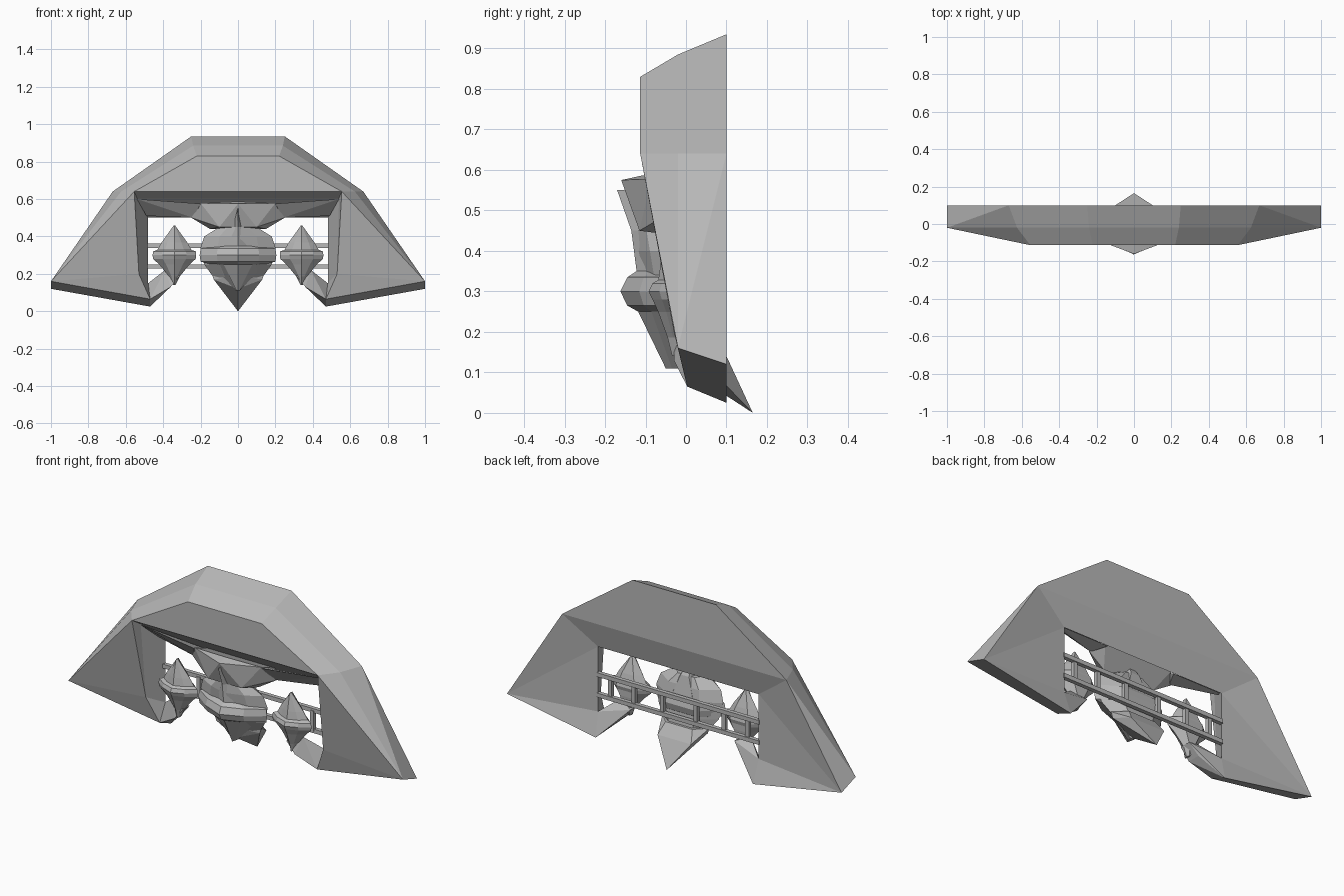
import bpy, bmesh
from mathutils import Vector

cube = bpy.data.objects.get("Cube")
if cube:
    bpy.data.objects.remove(cube)

COLOUR = (0.48, 0.48, 0.48, 1)
grey = bpy.data.materials.new("plain_grey")
grey.use_nodes = True
grey.diffuse_color = COLOUR
grey.node_tree.nodes["Principled BSDF"].inputs["Base Color"].default_value = COLOUR


def finish(name, bm, mirror=False):
    """Turn a bmesh into a flat shaded object, mirrored across x if asked."""
    bmesh.ops.recalc_face_normals(bm, faces=bm.faces)
    mesh = bpy.data.meshes.new(name)
    bm.to_mesh(mesh)
    bm.free()
    mesh.materials.append(grey)
    obj = bpy.data.objects.new(name, mesh)
    bpy.context.collection.objects.link(obj)
    if mirror:
        obj.modifiers.new("mirror", "MIRROR")


def hull(name, points, mirror=False):
    """Convex solid around a few corner points."""
    bm = bmesh.new()
    for p in points:
        bm.verts.new(p)
    bmesh.ops.convex_hull(bm, input=bm.verts)
    loose = [v for v in bm.verts if not v.link_faces]
    bmesh.ops.delete(bm, geom=loose, context="VERTS")
    finish(name, bm, mirror)


def both_sides(points):
    """Corner points together with their reflections, without repeats."""
    return points + [(-x, y, z) for x, y, z in points if x > 0]


def box(name, centre, size, mirror=False):
    bm = bmesh.new()
    bmesh.ops.create_cube(bm, size=1)
    for v in bm.verts:
        v.co = Vector([a * b for a, b in zip(v.co, size)]) + Vector(centre)
    finish(name, bm, mirror)


def loft(name, rings, x=0, scale=1, z=0.3, mirror=False):
    """Stack of seven sided rings: height, half width, front y, back y."""
    bm = bmesh.new()
    loops = []
    for h, w, front, back in rings:
        mid = front * 0.45 + back * 0.55
        side = front * 0.78 + back * 0.22
        ring = [(0, front), (w * 0.55, side), (w, mid), (w * 0.5, back),
                (-w * 0.5, back), (-w, mid), (-w * 0.55, side)]
        loops.append([bm.verts.new((x + a * scale, b * scale, z + h * scale)) for a, b in ring])
    for lo, hi in zip(loops, loops[1:]):
        for i in range(len(lo)):
            j = (i + 1) % len(lo)
            bm.faces.new((lo[i], lo[j], hi[j], hi[i]))
    bm.faces.new(loops[0])
    bm.faces.new(loops[-1])
    finish(name, bm, mirror)


# Arched frame: half of it, mirrored
frame = {
    "back_top0": (0, 0.1, 0.935), "back_top": (0.25, 0.1, 0.935),
    "back_mid0": (0, 0.1, 0.64), "back_side": (0.67, 0.1, 0.64),
    "back_tip": (1, 0.1, 0.12), "back_foot": (0.47, 0.1, 0.025),
    "mid_top0": (0, -0.02, 0.885), "mid_top": (0.24, -0.02, 0.885),
    "mid_side": (0.625, -0.02, 0.64), "tip": (1, -0.02, 0.16),
    "face_top0": (0, -0.113, 0.83), "face_top": (0.22, -0.113, 0.83),
    "face_low0": (0, -0.113, 0.64), "face_low": (0.555, -0.113, 0.64),
    "lip0": (0, -0.06, 0.605), "lip": (0.54, -0.06, 0.605),
    "hole0": (0, 0.065, 0.5), "hole": (0.48, 0.065, 0.5), "hole_foot": (0.48, 0.065, 0.15),
    "cheek": (0.53, -0.03, 0.2), "foot": (0.47, 0.003, 0.065),
}
outer_faces = [
    "back_top0 back_top mid_top mid_top0",
    "mid_top0 mid_top face_top face_top0",
    "back_top back_side mid_side mid_top",
    "mid_top mid_side face_low face_top",
    "face_top0 face_top face_low face_low0",
    "back_side tip mid_side",
    "back_side back_tip tip",
]
wing_faces = [
    "mid_side tip face_low",
    "face_low tip cheek",
    "tip foot cheek",
    "tip back_tip back_foot foot",
]
inner_faces = [
    "face_low0 face_low lip lip0",
    "lip0 lip hole hole0",
    "face_low cheek lip",
    "lip cheek hole_foot hole",
    "cheek foot hole_foot",
    "foot back_foot hole_foot",
]
back_faces = [
    "back_top0 back_mid0 back_side back_top",
    "back_mid0 hole0 hole back_side",
    "back_side hole back_tip",
    "hole hole_foot back_tip",
    "hole_foot back_foot back_tip",
]
bm = bmesh.new()
verts = {k: bm.verts.new(p) for k, p in frame.items()}
for corners in outer_faces + wing_faces + inner_faces + back_faces:
    bm.faces.new([verts[k] for k in corners.split()])
finish("arched_frame", bm, True)

# Inward hooks at the feet of the frame
hull("foot_hook", [(0.47, 0.003, 0.065), (0.47, 0.1, 0.025), (0.48, 0.065, 0.15),
                   (0.36, -0.03, 0.13), (0.36, 0.04, 0.13), (0.31, -0.03, 0.19),
                   (0.31, 0.03, 0.19), (0.39, 0, 0.22)], True)

# Brow arms and the boss between them
hull("brow_arm", [(0.54, -0.06, 0.6), (0.2, -0.09, 0.575), (0.49, 0.03, 0.51),
                  (0.24, -0.03, 0.5), (0.2, 0.05, 0.51), (0.48, 0.05, 0.51)], True)
hull("brow_boss", both_sides([(0.2, -0.085, 0.578), (0, -0.105, 0.587), (0, -0.16, 0.575),
                              (0.1, -0.115, 0.45), (0.25, -0.03, 0.5), (0.15, -0.04, 0.44),
                              (0.2, 0.03, 0.53)]))

# Central body with a tail that sweeps back
loft("central_body", [(-0.12, 0.13, -0.05, 0.05), (-0.05, 0.18, -0.1, 0.04),
                      (0.04, 0.2, -0.11, 0.03), (0.1, 0.18, -0.12, 0.02),
                      (0.15, 0.1, -0.125, 0)])
hull("central_tail", both_sides([(0.14, 0, 0.2), (0.13, 0, 0.17), (0.1, 0.1, 0.14),
                                 (0, 0.165, 0), (0, -0.05, 0.19), (0, -0.02, 0.12),
                                 (0.08, 0.06, 0.2)]))

# Central nose: belt in the middle, tall ridge rising to a peak
belt = [(-0.035, 0.2, -0.145, 0.04), (0, 0.205, -0.162, 0.05), (0.035, 0.2, -0.145, 0.04)]
loft("central_nose", [(-0.19, 0.01, -0.05, 0.02), (-0.05, 0.14, -0.118, 0.03)] + belt
     + [(0.05, 0.12, -0.122, 0.03), (0.15, 0.05, -0.135, 0.01), (0.25, 0.005, -0.17, -0.05)])

# Side pods: smaller double cones around the same belt
loft("side_pod", [(-0.28, 0.01, -0.06, 0), (-0.2, 0.05, -0.08, 0.03), (-0.09, 0.14, -0.12, 0.04)]
     + belt + [(0.05, 0.16, -0.12, 0.04), (0.12, 0.12, -0.11, 0.02), (0.28, 0.005, -0.08, -0.04)],
     x=0.34, scale=0.57, mirror=True)

# Rails across the opening, tied by short posts
for label, height in (("upper", 0.35), ("lower", 0.24)):
    box(label + "_rail", (0, 0.06, height), (0.97, 0.022, 0.022))
for label, x in (("inner", 0.1), ("middle", 0.27), ("outer", 0.41)):
    box(label + "_post", (x, 0.055, 0.295), (0.022, 0.02, 0.11), True)
